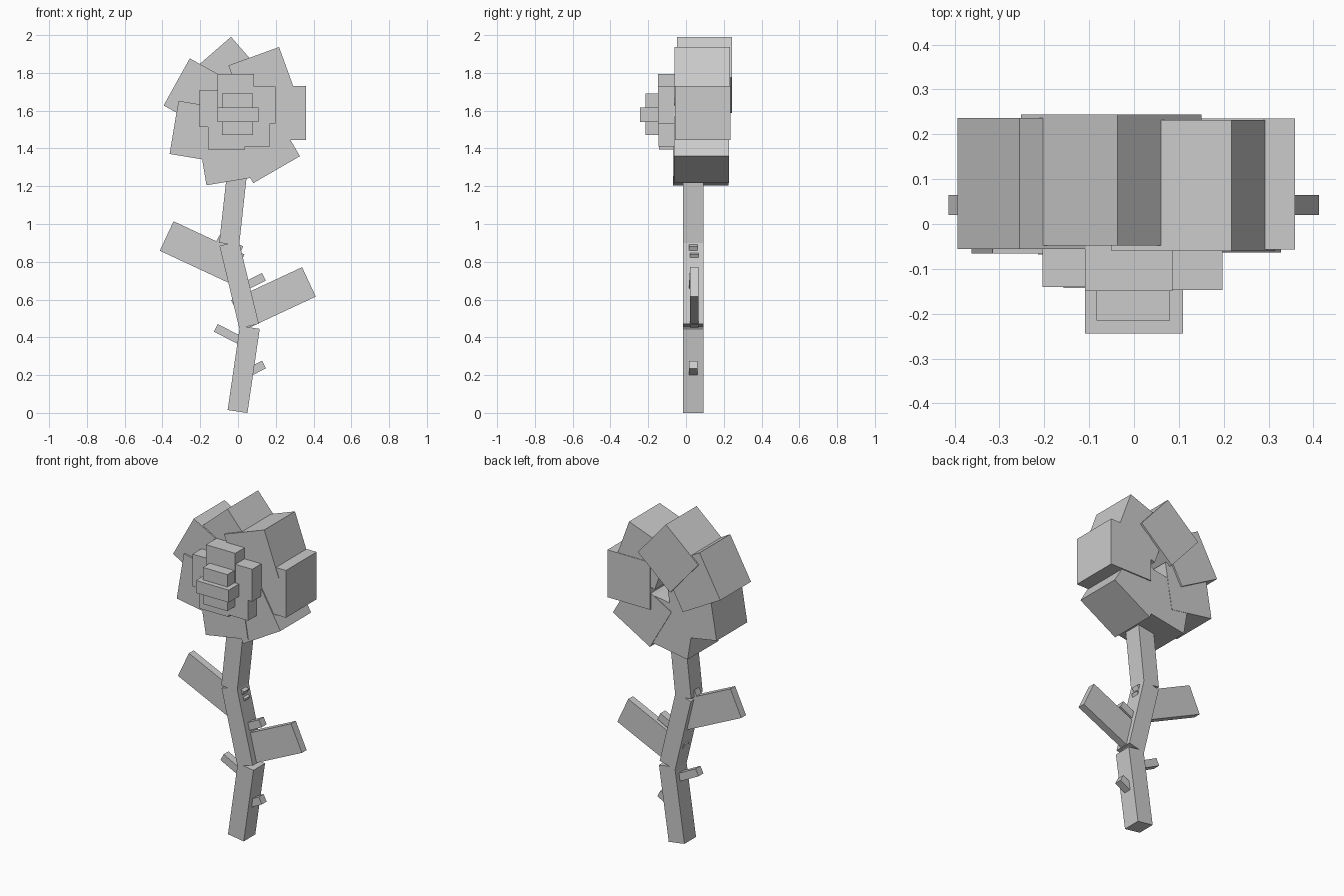
import bpy
from math import radians
from mathutils import Matrix, Vector

if "Cube" in bpy.data.objects:
    bpy.data.objects.remove(bpy.data.objects["Cube"])

grey = bpy.data.materials.new("plain grey")
grey.use_nodes = True
grey.diffuse_color = (0.6, 0.6, 0.6, 1)
grey.node_tree.nodes["Principled BSDF"].inputs["Base Color"].default_value = (0.6, 0.6, 0.6, 1)


def box(name, x, z, width, height, front, back, turn=0.0):
    """Box centred on (x, z), spanning front..back in y, turned clockwise seen from the front."""
    bpy.ops.mesh.primitive_cube_add(size=1)
    ob = bpy.context.object
    ob.name = name
    place = Matrix.Translation(Vector((x, (front + back) / 2, z)))
    spin = Matrix.Rotation(radians(turn), 4, 'Y')
    ob.data.transform(place @ spin @ Matrix.Diagonal((width, back - front, height, 1)))
    ob.data.materials.append(grey)
    return ob


# Crooked stem in three segments
for name, x, z, length, turn in (("stem_lower", 0.03, 0.23, 0.45, 8.3),
                                 ("stem_middle", 0.006, 0.678, 0.45, -13.5),
                                 ("stem_upper", -0.022, 1.118, 0.45, 6.3)):
    box(name, x, z, 0.106, length, -0.017, 0.093, turn)

# Leaves pass through the stem
box("leaf_left", 0.188, 0.606, 0.414, 0.172, 0.02, 0.065, -25)
box("leaf_right", -0.19, 0.849, 0.414, 0.172, 0.02, 0.065, 25)

# Thorns
for i, (x, z, turn) in enumerate(((0.075, 0.224, -27), (0.075, 0.689, -27),
                                  (-0.055, 0.418, 27), (-0.045, 0.891, 25))):
    box(f"thorn_{i + 1}", x, z, 0.14, 0.045, 0.016, 0.062, turn)

# Outer ring of chunky square petals
outer = ((0.217, 1.587, -0.057, 0), (0.132, 1.754, -0.06, -20),
         (-0.051, 1.79, -0.048, 49), (-0.2, 1.683, -0.056, 29),
         (-0.198, 1.488, -0.066, 9.5), (-0.05, 1.369, -0.068, -9.5),
         (0.133, 1.411, -0.064, -30))
for i, (x, z, front, turn) in enumerate(outer):
    box(f"outer_petal_{i + 1}", x, z, 0.285, 0.285, front, front + 0.292, turn)

# Inner petals, upright and overlapping
inner = ((-0.012, 1.697), (0.1, 1.63), (0.072, 1.507), (-0.06, 1.493), (-0.107, 1.612))
for i, (x, z) in enumerate(inner):
    step = 0.002 * i
    box(f"inner_petal_{i + 1}", x, z, 0.195, 0.195, step - 0.149, step + 0.045)

# Bud in the middle
box("bud_block", -0.002, 1.58, 0.164, 0.22, -0.215, -0.05)
box("bud_band", 0, 1.578, 0.218, 0.075, -0.244, -0.05)
